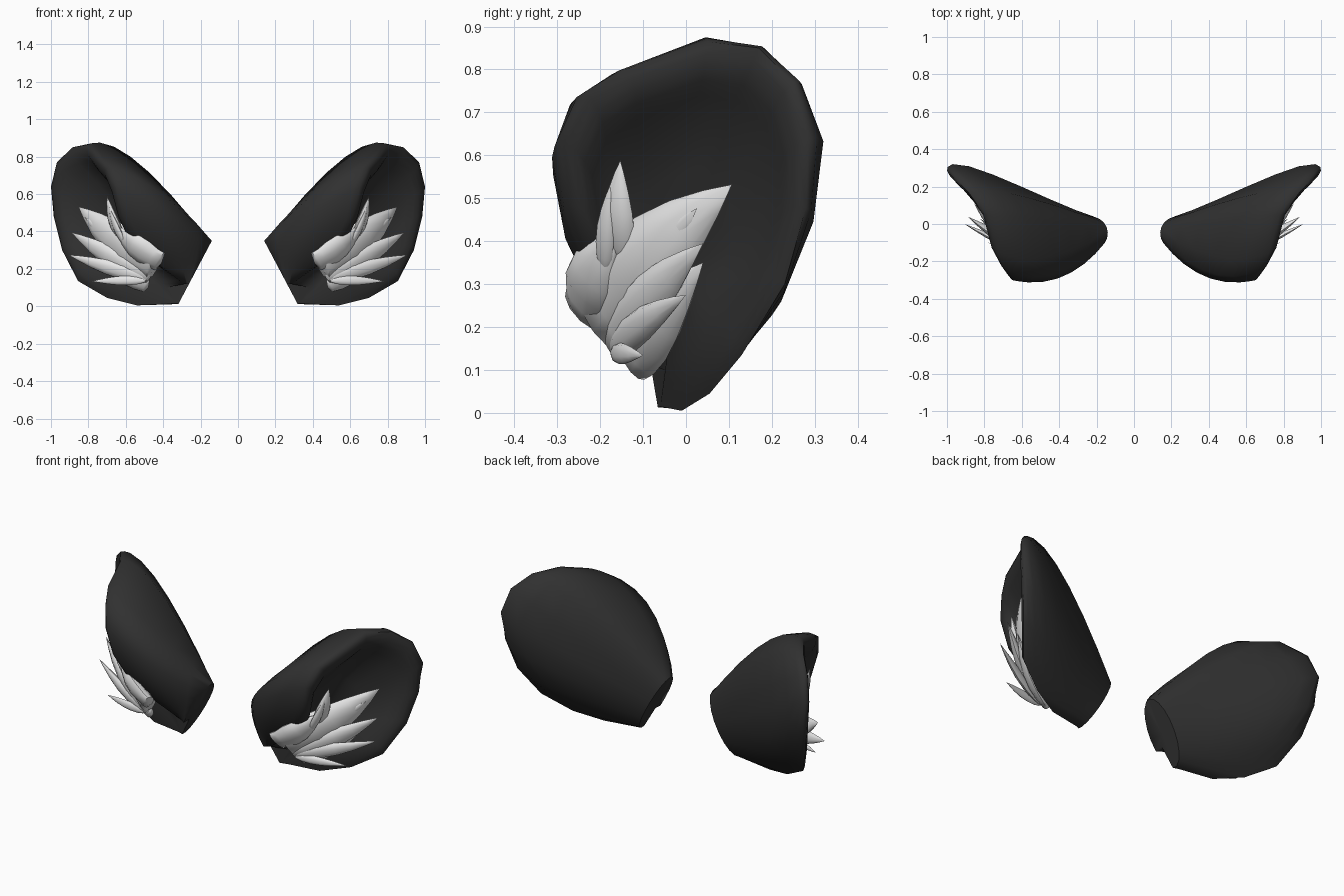
import bpy, bmesh, math
from mathutils import Vector as V

if "Cube" in bpy.data.objects:
    bpy.data.objects.remove(bpy.data.objects["Cube"])


def material(name, c):
    m = bpy.data.materials.new(name)
    m.diffuse_color = (c, c, c, 1)
    m.use_nodes = True
    m.node_tree.nodes["Principled BSDF"].inputs["Base Color"].default_value = m.diffuse_color
    return m


dark = material("charcoal", 0.03)
white = material("fur_white", 0.8)

# Rim of the ear opening, from the base slit round the back and over the top;
# the last point lies inside the slit
RIM = [(.33, -.06, .015), (.54, -.01, .005), (.70, .055, .045), (.855, .13, .135),
       (.94, .23, .30), (.985, .28, .48), (1.0, .285, .64), (.968, .25, .77),
       (.885, .17, .85), (.80, .05, .865), (.75, -.14, .80), (.695, -.24, .745),
       (.65, -.30, .635), (.61, -.285, .48), (.54, -.23, .33), (.42, -.17, .22),
       (.29, -.11, .12), (.38, -.05, .10)]
# How far each rib swells outwards between base and rim
SWELL = [0, 0, 0, .05, .2, .38, .5, .42, .6, .68, .62, .5, .33, .25, .15, .05, 0, 0]
LATE = (4, 5, 6, 7)  # ribs at the back swell only close to the rim
BASE, MOUTH = V((.23, -.05, .18)), V((.78, 0, .45))
UP, SIDE = V((-.09, 0, .17)), V((0, .09, 0))


def finish(name, bm, mat, angle):
    bmesh.ops.recalc_face_normals(bm, faces=bm.faces)
    me = bpy.data.meshes.new(name)
    bm.to_mesh(me)
    bm.free()
    me.materials.append(mat)
    ob = bpy.data.objects.new(name, me)
    bpy.context.collection.objects.link(ob)
    bpy.ops.object.select_all(action='DESELECT')
    ob.select_set(True)
    bpy.context.view_layer.objects.active = ob
    bpy.ops.object.shade_smooth_by_angle(angle=math.radians(angle))
    # Same part on the other side
    mod = ob.modifiers.new("mirror", 'MIRROR')
    mod.use_mirror_merge = False
    return ob


def skin(bm, rows, first, last):
    """Bridge closed rows of points and close both ends to a point."""
    vs = [[bm.verts.new(p) for p in r] for r in rows]
    n = len(rows[0])
    for a, b in zip(vs, vs[1:]):
        for i in range(n):
            j = (i + 1) % n
            bm.faces.new((a[i], a[j], b[j], b[i]))
    for ring, tip in ((vs[0], first), (vs[-1], last)):
        t = bm.verts.new(tip)
        for i in range(n):
            bm.faces.new((ring[i], ring[(i + 1) % n], t))


def ear_row(t, s=1.0):
    c = BASE.lerp(MOUTH, t)
    row = []
    for i, r in enumerate(RIM):
        a = math.radians(-10 + i * 300 / 16)
        base = -math.cos(a) * UP + math.sin(a) * SIDE
        if i == 17:
            base *= .5
        swell = 6.75 * t * t * (1 - t) if i in LATE else 4 * t * (1 - t)
        f = t + SWELL[i] * swell
        row.append(c + s * base.lerp(V(r) - MOUTH, f))
    return row


# Ear shell: base, outer wall, broad rounded lip and shallow hollow inside
bm = bmesh.new()
outer = [ear_row(t) for t in (0, .12, .25, .4, .55, .7, .85, .94, 1)]
inner = [ear_row(t, s) for t, s in ((1.02, .94), (1.01, .86), (.97, .78), (.9, .70),
                                    (.8, .58), (.7, .40))]
skin(bm, outer + inner, BASE, BASE.lerp(MOUTH, .62))
finish("ear_shell", bm, dark, 60)

# Fur tufts: root, tip, width, bluntness of the root
TUFTS = [((.42, -.235, .24), (.66, -.155, .43), .155, .85),
         ((.45, -.20, .22), (.853, .107, .532), .22, .8),
         ((.62, -.15, .36), (.70, -.153, .588), .085, .6),
         ((.61, -.19, .34), (.69, -.177, .53), .05, .6),
         ((.47, -.19, .19), (.82, .026, .477), .12, .6),
         ((.48, -.17, .16), (.89, .04, .395), .13, .6),
         ((.49, -.17, .15), (.906, 0, .275), .085, .5),
         ((.50, -.17, .14), (.78, -.10, .134), .05, .5),
         ((.49, -.12, .11), (.82, .04, .35), .14, .6)]
OUT = V((.857, -.515, 0))
PROFILE = [(.12, .85), (.3, 1), (.5, .93), (.7, .66), (.87, .32)]

for k, (root, tip, w, blunt) in enumerate(TUFTS):
    root, tip = V(root), V(tip)
    d = (tip - root).normalized()
    wide = OUT.cross(d).normalized()
    thick = d.cross(wide)
    rows = []
    for t, r in [(0, blunt)] + PROFILE:
        c = root.lerp(tip, t) + thick * (.15 * w * math.sin(math.pi * t))
        rows.append([c + wide * (w / 2 * r * math.cos(a)) + thick * (w * .25 * r * math.sin(a))
                     for a in (math.tau * i / 10 for i in range(10))])
    bm = bmesh.new()
    skin(bm, rows, root - d * .015, tip)
    finish("fur_tuft_%d" % (k + 1), bm, white, 60)
